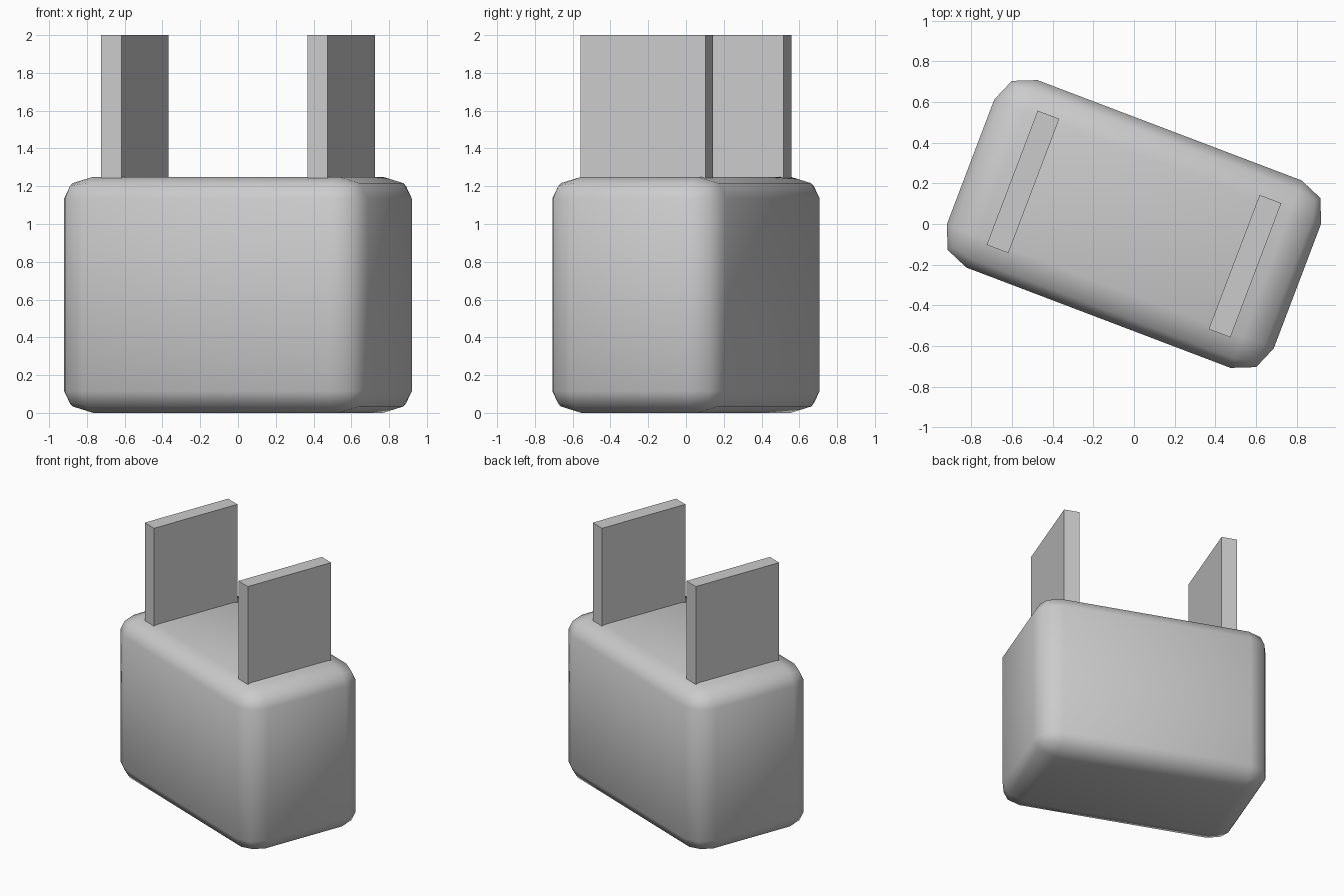
import bpy, bmesh
from math import radians, sin, cos
from mathutils import Matrix

if "Cube" in bpy.data.objects:
    bpy.data.objects.remove(bpy.data.objects["Cube"])

ANGLE = radians(-20.8)
TURN = Matrix.Rotation(ANGLE, 4, 'Z')


def box(name, size, centre, bevel=0.0, squash=1.0):
    """Box turned with the model; squash makes the bevel shallower in height."""
    bm = bmesh.new()
    bmesh.ops.create_cube(bm, size=1)
    bmesh.ops.scale(bm, vec=(size[0], size[1], size[2] / squash), verts=bm.verts)
    if bevel:
        bmesh.ops.bevel(bm, geom=bm.edges[:], offset=bevel, segments=2,
                        profile=0.5, affect='EDGES')
        bmesh.ops.scale(bm, vec=(1, 1, squash), verts=bm.verts)
        for f in bm.faces:
            f.smooth = True
    bmesh.ops.translate(bm, vec=centre, verts=bm.verts)
    bmesh.ops.transform(bm, matrix=TURN, verts=bm.verts)
    mesh = bpy.data.meshes.new(name)
    bm.to_mesh(mesh)
    bm.free()
    obj = bpy.data.objects.new(name, mesh)
    bpy.context.collection.objects.link(obj)
    return obj


# Rounded body
box("body", (1.72, 0.986, 1.25), (0, 0, 0.625), bevel=0.165, squash=0.7)

# Two upright flat prongs, sunk slightly into the body
for side, label in ((-1, "left"), (1, "right")):
    box(label + "_prong", (0.114, 0.706, 0.82), (side * 0.584, 0, 1.59))
